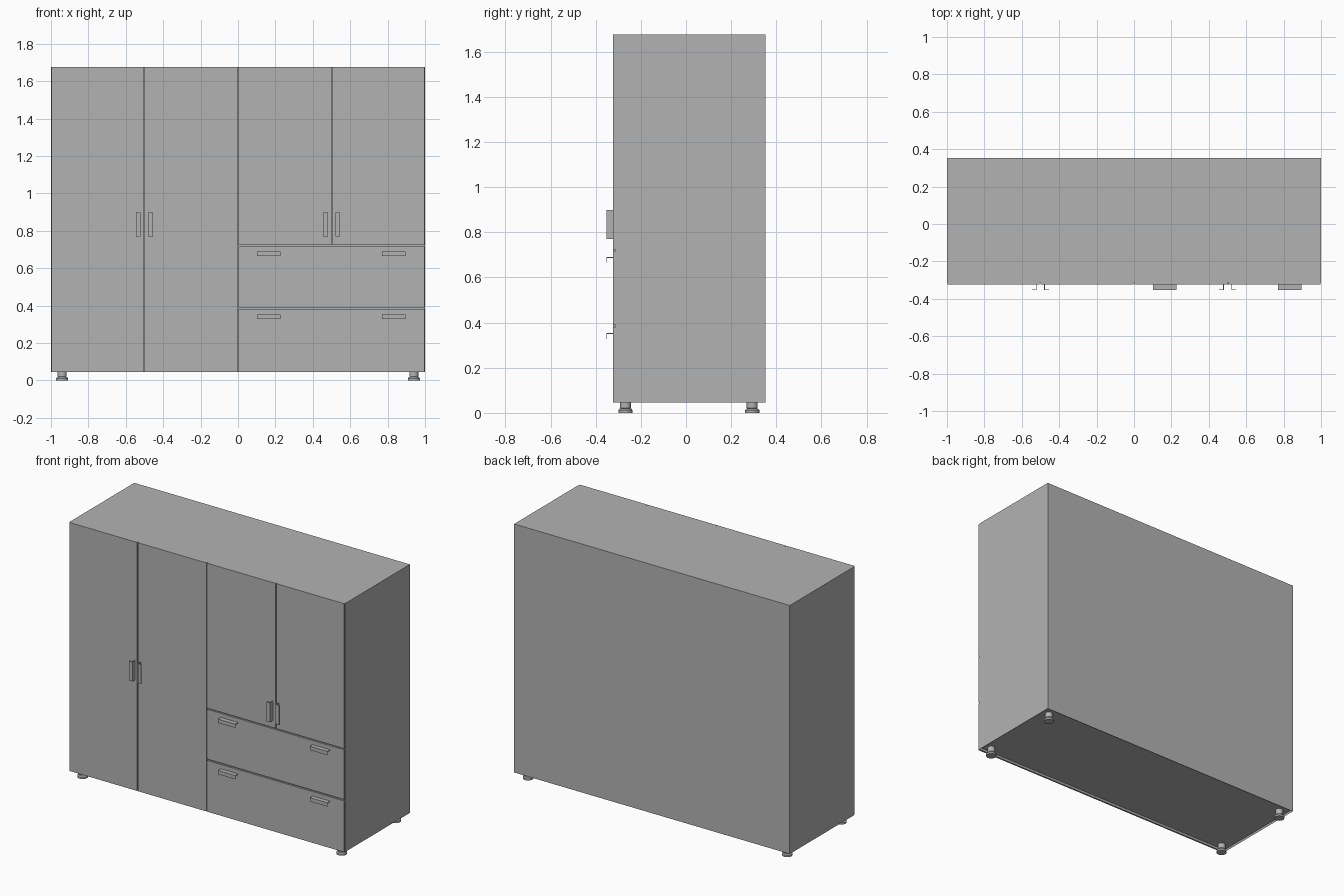
import bpy
import bmesh
from math import radians

cube = bpy.data.objects.get("Cube")
if cube:
    bpy.data.objects.remove(cube)

# One grey finish for everything
GREY = (0.45, 0.45, 0.45, 1)
grey = bpy.data.materials.new("plain grey")
grey.use_nodes = True
grey.diffuse_color = GREY
grey.node_tree.nodes["Principled BSDF"].inputs["Base Color"].default_value = GREY


def add_object(name, bm):
    mesh = bpy.data.meshes.new(name)
    bmesh.ops.recalc_face_normals(bm, faces=bm.faces)
    bm.to_mesh(mesh)
    bm.free()
    mesh.materials.append(grey)
    obj = bpy.data.objects.new(name, mesh)
    bpy.context.collection.objects.link(obj)
    return obj


def add_box(bm, low, high):
    verts = bmesh.ops.create_cube(bm, size=1)["verts"]
    for v in verts:
        for i in range(3):
            v.co[i] = high[i] if v.co[i] > 0 else low[i]


def box(name, low, high):
    bm = bmesh.new()
    add_box(bm, low, high)
    return add_object(name, bm)


BOTTOM, TOP = 0.045, 1.675
FRONT, BACK, FACE = -0.313, 0.353, -0.324
GAP = 0.003
LIP = 0.012

# Carcass with its underside set up inside a thin rim
bm = bmesh.new()
add_box(bm, (-1, FRONT, BOTTOM), (1, BACK, TOP))
base = min(bm.faces, key=lambda f: f.calc_center_median().z)
bmesh.ops.inset_region(bm, faces=[base], thickness=0.008)
for v in base.verts:
    v.co.z += LIP
add_object("carcass", bm)


# Front panels
def panel(name, x0, x1, z0, z1):
    box(name, (x0 + GAP, FACE, z0), (x1 - GAP, FRONT, z1))


panel("right_outer_door", -1, -0.503, BOTTOM, TOP)
panel("right_inner_door", -0.503, 0, BOTTOM, TOP)
panel("left_inner_door", 0, 0.503, 0.724, TOP)
panel("left_outer_door", 0.503, 1, 0.724, TOP)
panel("upper_drawer", 0, 1, 0.39, 0.716)
panel("lower_drawer", 0, 1, BOTTOM, 0.381)

# Bent strip handles: a leg out from the panel and a flange across it
THIN, REACH, FLANGE = 0.004, -0.353, 0.025


def door_handle(name, x, side):
    tip, inner = x + side * FLANGE, x + side * THIN
    bm = bmesh.new()
    add_box(bm, (min(x, inner), REACH, 0.77), (max(x, inner), FACE, 0.898))
    add_box(bm, (min(x, tip), REACH, 0.77), (max(x, tip), REACH + THIN, 0.898))
    add_object(name, bm)


def drawer_handle(name, x, z):
    bm = bmesh.new()
    add_box(bm, (x, REACH, z - THIN), (x + 0.126, FACE, z))
    add_box(bm, (x, REACH, z - FLANGE), (x + 0.126, REACH + THIN, z))
    add_object(name, bm)


for pair, seam in (("right", -0.5), ("left", 0.5)):
    for side in (-1, 1):
        door_handle(f"{pair}_door_handle", seam + side * 0.02, side)

for drawer, z in (("upper", 0.69), ("lower", 0.353)):
    for x in (0.102, 0.769):
        drawer_handle(f"{drawer}_drawer_handle", x, z)

# Round stepped feet, one profile turned about the vertical
PROFILE = [(0, 0), (0.032, 0), (0.032, 0.011), (0.027, 0.018),
           (0.021, 0.02), (0.024, 0.022), (0.024, 0.04),
           (0.024, BOTTOM + LIP), (0, BOTTOM + LIP)]


def foot(name, x, y):
    bm = bmesh.new()
    verts = [bm.verts.new((r, 0, z)) for r, z in PROFILE]
    edges = [bm.edges.new(pair) for pair in zip(verts, verts[1:])]
    bmesh.ops.spin(bm, geom=verts + edges, axis=(0, 0, 1), cent=(0, 0, 0),
                   angle=radians(360), steps=24)
    bmesh.ops.remove_doubles(bm, verts=bm.verts, dist=0.0005)
    obj = add_object(name, bm)
    obj.location = (x, y, 0)
    bpy.ops.object.select_all(action="DESELECT")
    obj.select_set(True)
    bpy.context.view_layer.objects.active = obj
    bpy.ops.object.shade_smooth_by_angle(angle=radians(30))


for side, x in (("right", -0.94), ("left", 0.94)):
    for end, y in (("front", -0.268), ("back", 0.293)):
        foot(f"{end}_{side}_foot", x, y)
